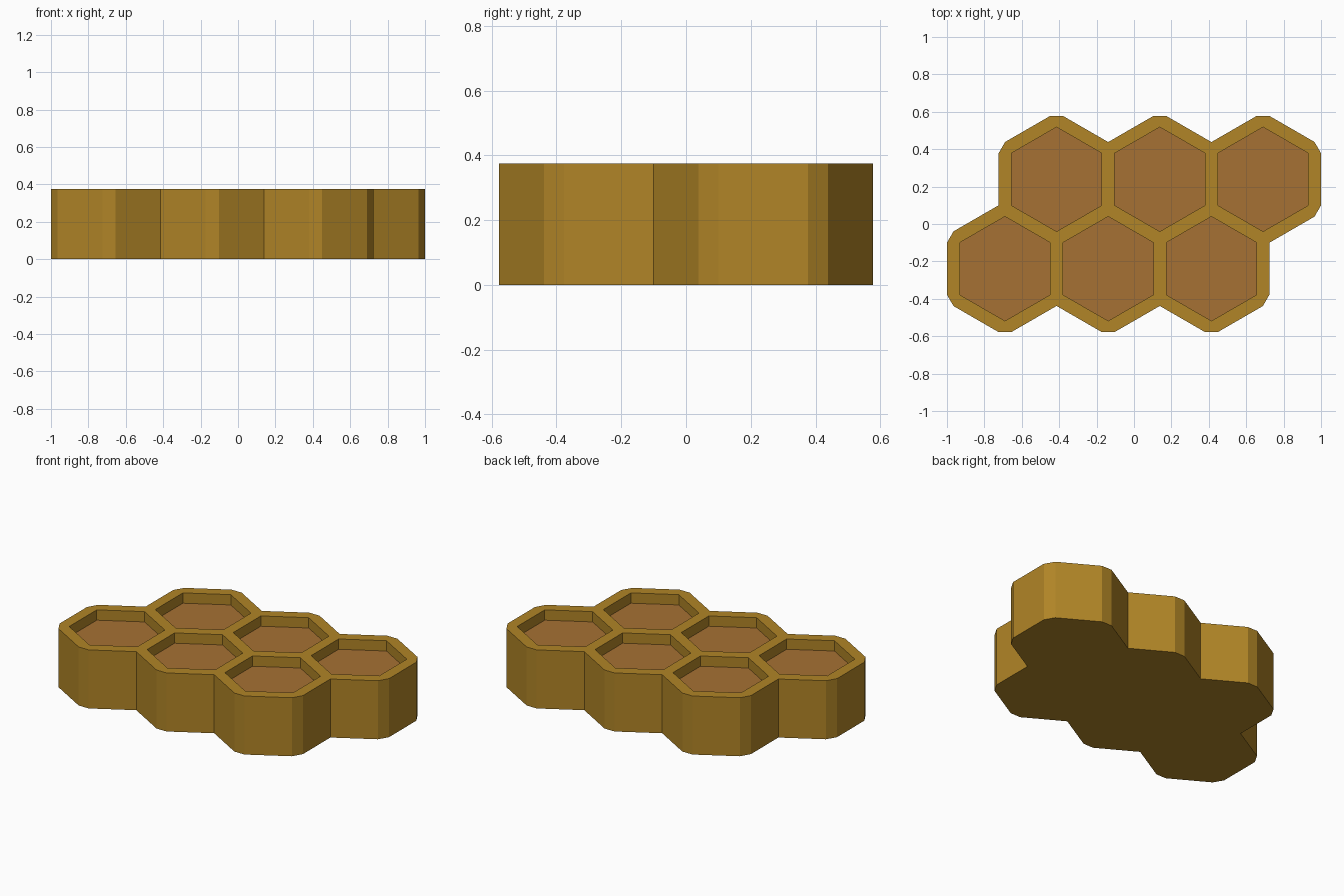
import bpy, bmesh, math
from mathutils import Vector
from mathutils.geometry import tessellate_polygon

if "Cube" in bpy.data.objects:
    bpy.data.objects.remove(bpy.data.objects["Cube"])

P = 0.552                      # cell pitch
ROW = P * math.sqrt(3) / 4     # row offset from y = 0
T = 0.0345                     # half wall thickness
H, FLOOR = 0.375, 0.309        # rim and floor heights
AP = P / 2 + T                 # outer apothem
CUT = 0.338                    # blunted corner distance

def material(name, rgb):
    m = bpy.data.materials.new(name)
    m.diffuse_color = (*rgb, 1)
    m.use_nodes = True
    m.node_tree.nodes["Principled BSDF"].inputs["Base Color"].default_value = m.diffuse_color
    return m

amber = material("amber wax", (0.44, 0.235, 0.02))
brown = material("brown honey", (0.381, 0.166, 0.033))

def finish(bm, name, mat):
    bmesh.ops.recalc_face_normals(bm, faces=bm.faces[:])
    me = bpy.data.meshes.new(name)
    bm.to_mesh(me)
    bm.free()
    me.materials.append(mat)
    ob = bpy.data.objects.new(name, me)
    bpy.context.collection.objects.link(ob)
    return ob

def blunt(cx, deg):
    """Two points of a cut-off outer corner of an upper-row cell."""
    a = math.radians(deg)
    d, t = Vector((math.cos(a), math.sin(a))), Vector((math.sin(a), -math.cos(a)))
    w = (AP / math.cos(math.pi / 6) - CUT) * math.tan(math.pi / 3)
    c = Vector((cx, ROW))
    return [c + d * CUT - t * w, c + d * CUT + t * w]

def hexagon(cx, cy):
    r = (P / 2 - T) / math.cos(math.pi / 6)
    return [Vector((cx + r * math.cos(math.radians(30 + 60 * k)),
                    cy + r * math.sin(math.radians(30 + 60 * k)))) for k in range(6)]

upper = [-0.75 * P, 0.25 * P, 1.25 * P]
slant = lambda dx: AP / math.cos(math.pi / 6) - dx / math.sqrt(3)

# Outer outline: upper half, then the same turned by 180 degrees
half = [Vector((upper[0] - AP, -ROW + slant(T)))] + blunt(upper[0], 150)
for i, x in enumerate(upper):
    half += blunt(x, 90)
    if i < 2:
        half.append(Vector((x + P / 2, ROW + slant(P / 2))))
half += blunt(upper[2], 30) + blunt(upper[2], -30)
outline = half + [-p for p in half]
cells = [hexagon(x, ROW) for x in upper] + [hexagon(-x, -ROW) for x in upper]

# Comb body: bottom, outer sides, rim with holes, pocket walls
bm = bmesh.new()
def ring(pts, z):
    return [bm.verts.new((p.x, p.y, z)) for p in pts]
def band(a, b):
    for i in range(len(a)):
        j = (i + 1) % len(a)
        bm.faces.new((a[i], a[j], b[j], b[i]))

base, top = ring(outline, 0), ring(outline, H)
bm.faces.new(base)
band(base, top)
flat = list(top)
for c in cells:
    rim, low = ring(c, H), ring(c, FLOOR)
    band(rim, low)
    bm.faces.new(low)
    flat += rim
loops = [[p.to_3d() for p in l] for l in [outline] + cells]
for tri in tessellate_polygon(loops):
    bm.faces.new([flat[i] for i in tri])
body = finish(bm, "honeycomb", amber)

# Cell floors share the pocket faces: give them the second colour by height
body.data.materials.append(brown)
for f in body.data.polygons:
    if abs(f.center.z - FLOOR) < 1e-4 and abs(f.normal.z) > 0.9:
        f.material_index = 1
